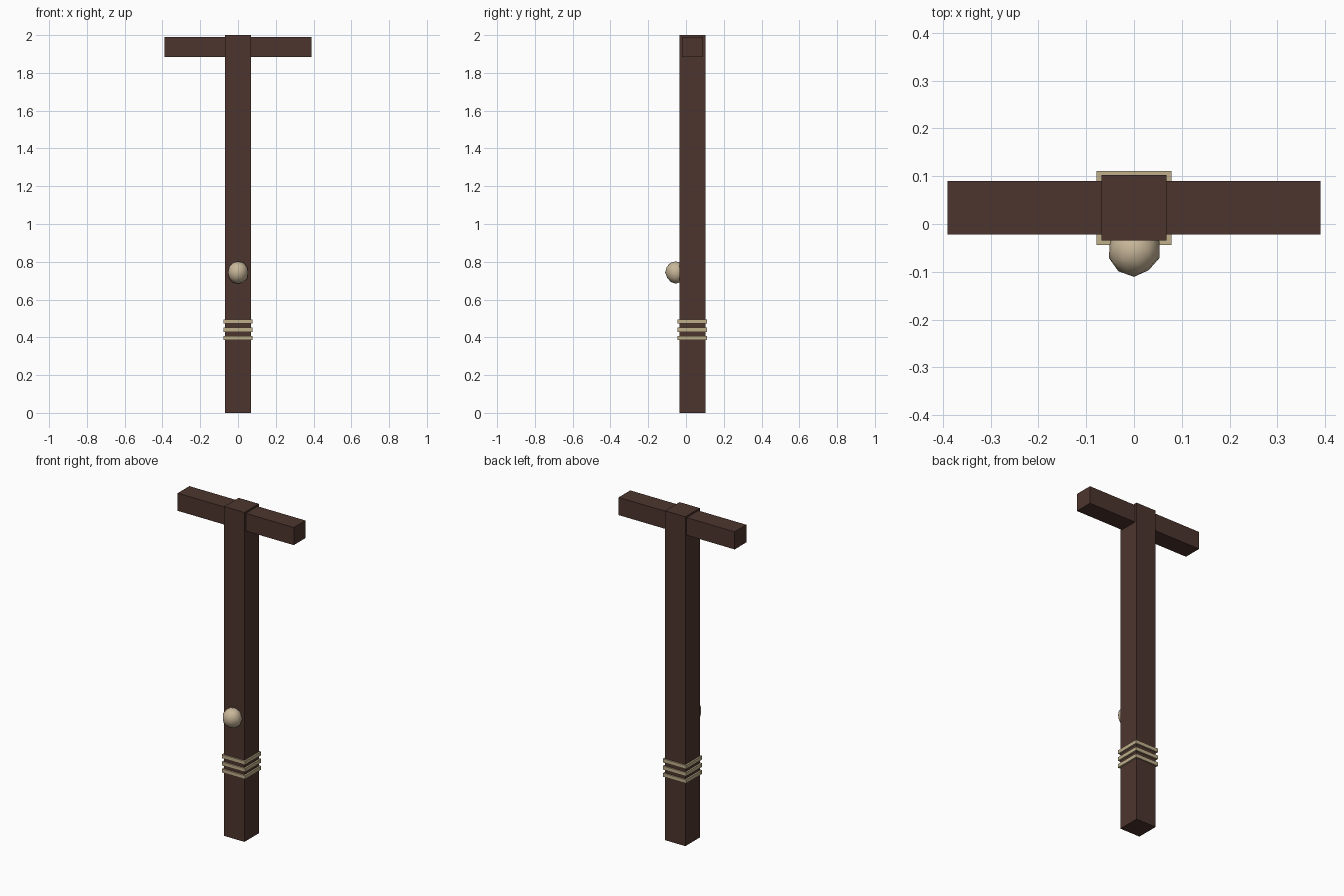
import bpy
import random

if "Cube" in bpy.data.objects:
    bpy.data.objects.remove(bpy.data.objects["Cube"])

random.seed(4)


def material(name, rgb):
    m = bpy.data.materials.new(name)
    m.diffuse_color = (*rgb, 1.0)
    m.use_nodes = True
    m.node_tree.nodes["Principled BSDF"].inputs["Base Color"].default_value = m.diffuse_color
    return m


WOOD = material("dark_brown_wood", (0.074, 0.036, 0.027))
ROPE = material("tan_rope", (0.53, 0.43, 0.26))
KNOT = material("pale_tan_knot", (0.58, 0.47, 0.32))


def box(name, lo, hi, mat):
    """Axis-aligned box between two corners."""
    bpy.ops.mesh.primitive_cube_add(
        size=1, location=[(a + b) / 2 for a, b in zip(lo, hi)])
    ob = bpy.context.object
    ob.name = name
    ob.scale = [b - a for a, b in zip(lo, hi)]
    bpy.ops.object.transform_apply(location=False, rotation=False, scale=True)
    ob.data.materials.append(mat)
    return ob


# Upright post and crossbeam
box("post", (-0.068, -0.035, 0), (0.068, 0.103, 2.0), WOOD)
box("crossbeam", (-0.39, -0.022, 1.883), (0.39, 0.09, 1.99), WOOD)

# Three rope bands wrapped round the post
for i, z in enumerate((0.397, 0.440, 0.484)):
    box(f"rope_band_{i + 1}", (-0.078, -0.044, z - 0.011),
        (0.078, 0.111, z + 0.011), ROPE)

# Lumpy rope knot on the front of the post
bpy.ops.mesh.primitive_ico_sphere_add(
    subdivisions=2, radius=0.055, location=(0, -0.054, 0.743))
knot = bpy.context.object
knot.name = "rope_knot"
for v in knot.data.vertices:
    v.co *= random.uniform(0.95, 1.04)
    v.co.z *= 1.1
knot.data.materials.append(KNOT)
bpy.ops.object.shade_smooth_by_angle(angle=0.7)
